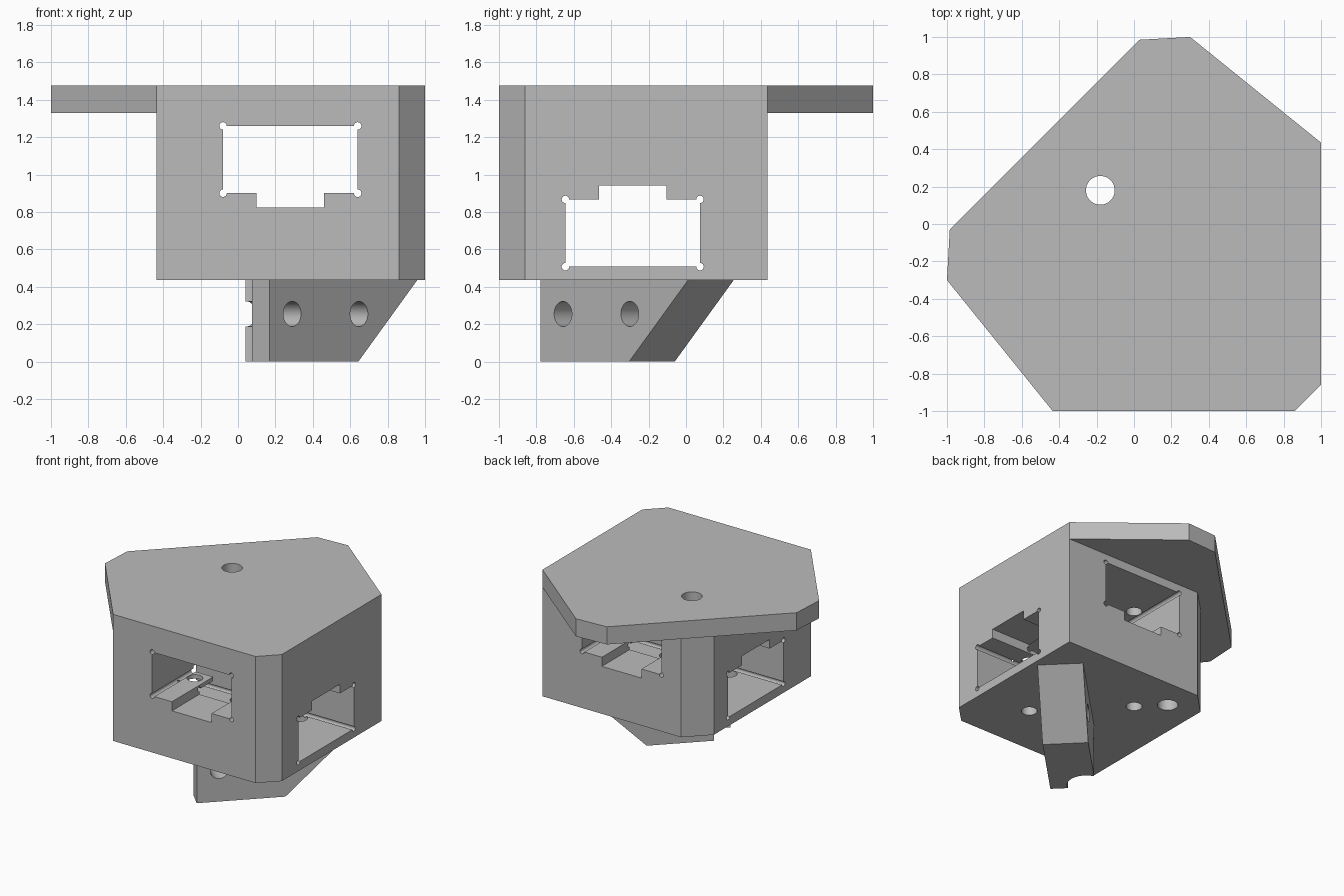
import bpy, bmesh
from math import sin, cos, pi, sqrt
from mathutils import Vector

old = bpy.data.objects.get("Cube")
if old:
    bpy.data.objects.remove(old, do_unlink=True)

grey = bpy.data.materials.new("plain grey")
grey.use_nodes = True
colour = (0.5, 0.5, 0.5, 1)
grey.diffuse_color = colour
grey.node_tree.nodes["Principled BSDF"].inputs["Base Color"].default_value = colour


# Directions in which a flat profile (u, v) is pushed along w
def upward(u, v, w):
    return Vector((u, v, w))


def along_y(u, v, w):
    return Vector((u, w, v))


def along_x(u, v, w):
    return Vector((w, u, v))


def across_fin(u, v, w):
    return Vector(((u + w) / sqrt(2), (u - w) / sqrt(2), v))


def prism(name, profile, low, high, place):
    bm = bmesh.new()
    rings = [[bm.verts.new(place(u, v, w)) for u, v in profile] for w in (low, high)]
    n = len(profile)
    bm.faces.new(rings[0])
    bm.faces.new(rings[1])
    for i in range(n):
        j = (i + 1) % n
        bm.faces.new((rings[0][i], rings[0][j], rings[1][j], rings[1][i]))
    bmesh.ops.recalc_face_normals(bm, faces=bm.faces)
    mesh = bpy.data.meshes.new(name)
    bm.to_mesh(mesh)
    bm.free()
    mesh.materials.append(grey)
    obj = bpy.data.objects.new(name, mesh)
    bpy.context.collection.objects.link(obj)
    return obj


def circle(u, v, r, n=40):
    return [(u + r * cos(2 * pi * i / n), v + r * sin(2 * pi * i / n)) for i in range(n)]


def combine(target, tool, operation="DIFFERENCE"):
    tool.hide_render = True
    mod = target.modifiers.new("combine", "BOOLEAN")
    mod.operation = operation
    mod.solver = "EXACT"
    mod.object = tool
    bpy.context.view_layer.objects.active = target
    bpy.ops.object.modifier_apply(modifier=mod.name)
    bpy.data.objects.remove(tool, do_unlink=True)


# Rectangular slot with a key notch on one side and round corner reliefs
def slot_profile(cu, cv, flip):
    hw, hh, r, key, depth = 0.36, 0.18, 0.02, 0.18, 0.075
    pts = []
    for i, (a, b) in enumerate([(-1, -1), (1, -1), (1, 1), (-1, 1)]):
        for k in range(13):
            t = pi / 2 * (1 + i) + 1.5 * pi * k / 12
            pts.append((a * hw + r * cos(t), b * hh + r * sin(t)))
        if i == 0:
            pts += [(-key, -hh), (-key, -hh - depth), (key, -hh - depth), (key, -hh)]
    return [(cu + u, cv + flip * v) for u, v in pts]


# Housing block with two chamfered corners, joined to the wide top plate
base, top, side = 0.435, 1.475, 0.435
housing = prism("housing", [(-side, -1), (0.86, -1), (1, -0.86), (1, side),
                            (-0.26, side), (-side, 0.26)], base, 1.4, upward)
plate = prism("top_plate", [(-side, -1), (0.86, -1), (1, -0.86), (1, side), (0.3, 1),
                            (0.03, 0.985), (-0.985, -0.03), (-1, -0.3)], 1.33, top, upward)
combine(housing, plate, "UNION")

# Crossing slots, front to back and side to side
combine(housing, prism("front_slot", slot_profile(0.28, 1.08, 1), -1.2, 1.2, along_y))
combine(housing, prism("side_slot", slot_profile(-0.285, 0.687, -1), -1.2, 1.2, along_x))

# Vertical rod hole and four blind bolt holes
combine(housing, prism("rod_hole", circle(-0.18, 0.18, 0.077), 0.3, 1.6, upward))
for x in (0, 0.56):
    for y in (0, -0.56):
        combine(housing, prism("bolt_hole", circle(x, y, 0.06), 0.3, 1.36, upward))

# Diagonal mounting fin below, with a sloped end
fin = prism("mounting_fin", [(-0.43, 0), (0.24, 0), (0.685, base), (-0.43, base)],
            0.325, 0.67, across_fin)
for s in (-0.26, 0.245):
    combine(fin, prism("fin_hole", circle(s, 0.255, 0.067), 0.1, 0.9, across_fin))
combine(fin, prism("bolt_clearance", circle(0, -0.56, 0.145), -0.2, 0.6, upward))

# Merge coplanar leftovers and shade the round holes smoothly
for obj in (housing, fin):
    bm = bmesh.new()
    bm.from_mesh(obj.data)
    bmesh.ops.remove_doubles(bm, verts=bm.verts, dist=0.0001)
    bm.to_mesh(obj.data)
    bm.free()
    bpy.ops.object.select_all(action="DESELECT")
    obj.select_set(True)
    bpy.context.view_layer.objects.active = obj
    bpy.ops.object.shade_smooth_by_angle(angle=pi / 6)
